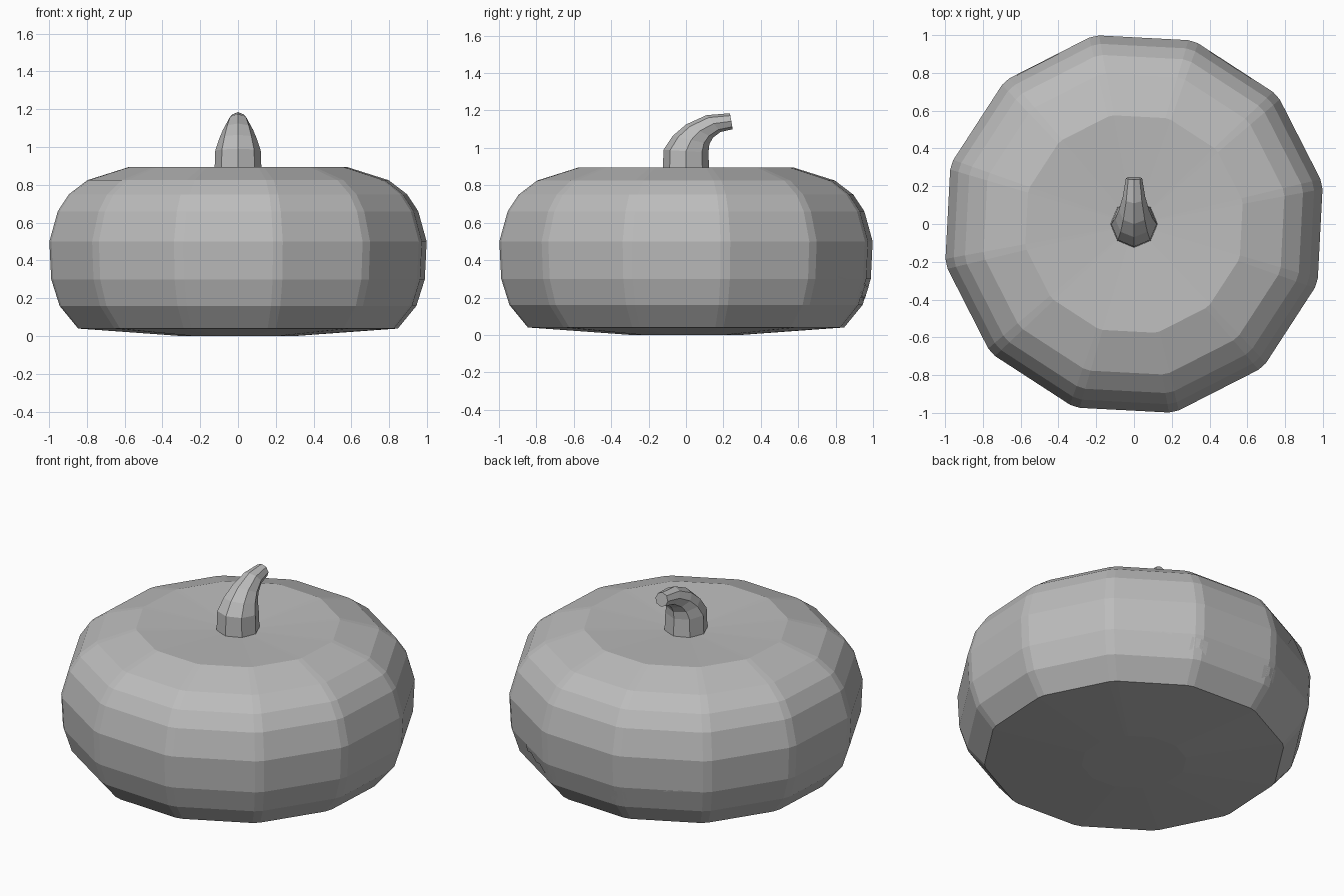
import bpy, bmesh, math
from mathutils import Vector
from mathutils.bvhtree import BVHTree

if "Cube" in bpy.data.objects:
    bpy.data.objects.remove(bpy.data.objects["Cube"])

grey = bpy.data.materials.new("plain_grey")
grey.diffuse_color = (0.5, 0.5, 0.5, 1)
grey.use_nodes = True
grey.node_tree.nodes["Principled BSDF"].inputs["Base Color"].default_value = grey.diffuse_color


def make_object(name, bm):
    bmesh.ops.recalc_face_normals(bm, faces=bm.faces[:])
    mesh = bpy.data.meshes.new(name)
    bm.to_mesh(mesh)
    mesh.materials.append(grey)
    obj = bpy.data.objects.new(name, mesh)
    bpy.context.collection.objects.link(obj)
    return obj


def bridge(bm, a, b):
    n = len(a)
    for i in range(n):
        bm.faces.new((a[i], a[(i + 1) % n], b[(i + 1) % n], b[i]))


def fan(bm, ring, point):
    tip = bm.verts.new(point)
    for i in range(len(ring)):
        bm.faces.new((ring[i], ring[(i + 1) % len(ring)], tip))


# Squat twelve-sided body with narrow bevels down its corners
PROFILE = [(0.30, 0.0), (0.86, 0.04), (0.96, 0.16), (1.005, 0.30), (1.015, 0.50),
           (0.97, 0.66), (0.91, 0.75), (0.81, 0.825), (0.585, 0.895)]
ANGLES = [math.radians(12 + 30 * k + d) for k in range(12) for d in (-1.5, 1.5)]
bm = bmesh.new()
rings = [[bm.verts.new((r * math.cos(a), r * math.sin(a), z)) for a in ANGLES]
         for r, z in PROFILE]
for low, high in zip(rings, rings[1:]):
    bridge(bm, low, high)
fan(bm, rings[0], (0, 0, 0))
fan(bm, rings[-1], (0, 0, 0.86))
make_object("body", bm)
tree = BVHTree.FromBMesh(bm)

# Curved eight-sided stem: outer and inner (y, z) points of each section
SECTIONS = [((-0.125, 0.855), (0.125, 0.855)), ((-0.12, 0.99), (0.12, 0.975)),
            ((-0.07, 1.065), (0.125, 1.02)), ((0.0, 1.125), (0.145, 1.055)),
            ((0.11, 1.175), (0.185, 1.085)), ((0.235, 1.185), (0.25, 1.10))]
bm = bmesh.new()
rings = []
for outer, inner in SECTIONS:
    o, i = Vector((0, *outer)), Vector((0, *inner))
    mid, half = (o + i) / 2, (o - i) / 2
    rings.append([bm.verts.new(mid + half * math.cos(t) + Vector((half.length * math.sin(t), 0, 0)))
                  for t in (k * math.pi / 4 for k in range(8))])
for low, high in zip(rings, rings[1:]):
    bridge(bm, low, high)
bm.faces.new(rings[0])
bm.faces.new(rings[-1])
make_object("stem", bm)


# Carved-face panels lying on the back of the body
def panel(name, columns, steps=6):
    """columns: (x, lower z, upper z) from side to side"""
    bm = bmesh.new()
    grid = []
    for x, z0, z1 in columns:
        col = []
        for s in range(steps + 1):
            z = z0 + (z1 - z0) * s / steps
            hit = tree.ray_cast(Vector((x, 2, z)), Vector((0, -1, 0)))[0]
            col.append(bm.verts.new(hit + Vector((0, 0.003, 0))))
        grid.append(col)
    for a, b in zip(grid, grid[1:]):
        for s in range(steps):
            bm.faces.new((a[s], a[s + 1], b[s + 1], b[s]))
    make_object(name, bm)


mouth = []
for k in range(23):
    x = -0.55 + 1.1 * k / 22
    smile = 0.07 * (x / 0.55) ** 2
    mouth.append((x, 0.18 + smile + 0.03 * (k % 2), 0.26 + 0.8 * smile))
panel("mouth", mouth)

for name, side in (("left_eye", -1), ("right_eye", 1)):
    panel(name, [(side * (0.40 + 0.22 * k / 8), 0.52, 0.535 + 0.12 * min(k, 8 - k) / 4)
                 for k in range(9)])
